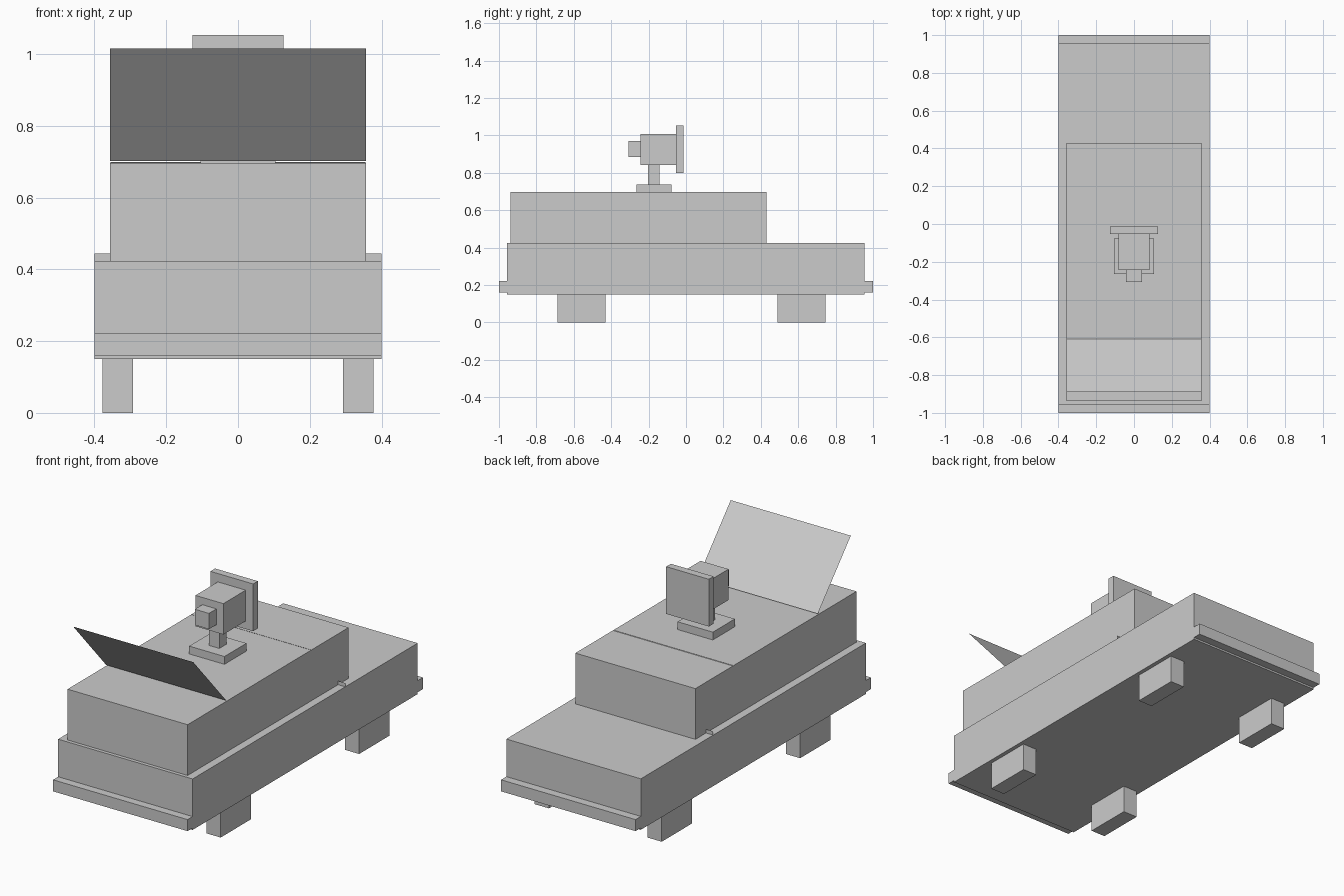
import bpy

if "Cube" in bpy.data.objects:
    bpy.data.objects.remove(bpy.data.objects["Cube"])

grey = bpy.data.materials.new("plain grey")
grey.diffuse_color = (0.6, 0.6, 0.6, 1)
grey.use_nodes = True
grey.node_tree.nodes["Principled BSDF"].inputs["Base Color"].default_value = grey.diffuse_color


def add_mesh(name, verts, faces):
    mesh = bpy.data.meshes.new(name)
    mesh.from_pydata(verts, [], faces)
    mesh.materials.append(grey)
    obj = bpy.data.objects.new(name, mesh)
    bpy.context.collection.objects.link(obj)
    return obj


def box(name, x, y, z):
    """Box from (min, max) ranges on each axis."""
    verts = [(a, b, c) for c in z for b in y for a in x]
    faces = [(0, 2, 3, 1), (4, 5, 7, 6), (0, 1, 5, 4),
             (2, 6, 7, 3), (0, 4, 6, 2), (1, 3, 7, 5)]
    return add_mesh(name, verts, faces)


def sheet(name, half_x, low, high):
    """Flat sheet across x between two (y, z) edges."""
    verts = [(-half_x, *low), (half_x, *low), (half_x, *high), (-half_x, *high)]
    return add_mesh(name, verts, [(0, 1, 2, 3)])


# Body: lower hull and the shorter cabin on top
box("hull", (-0.4, 0.4), (-0.957, 0.955), (0.15, 0.424))
box("cabin", (-0.357, 0.357), (-0.938, 0.43), (0.424, 0.697))

# Bumpers at both ends
box("front_bumper", (-0.4, 0.4), (-1.0, -0.957), (0.16, 0.222))
box("rear_bumper", (-0.4, 0.4), (0.955, 1.0), (0.16, 0.222))

# Four block wheels
for side, sx in (("left", -1), ("right", 1)):
    x = sorted((sx * 0.293, sx * 0.378))
    box("front_wheel_" + side, x, (-0.687, -0.43), (0, 0.15))
    box("rear_wheel_" + side, x, (0.489, 0.746), (0, 0.15))

# Thin sheets: forward-leaning windscreen, rear window edge, cross panel
sheet("windscreen", 0.357, (-0.61, 0.702), (-0.89, 1.015))
sheet("rear_window", 0.355, (0.34, 0.45), (0.11, 0.699))
sheet("cross_panel", 0.4, (0.34, 0.40), (0.34, 0.444))

# Roof-mounted gun: base, post, body, muzzle and back shield
box("gun_base", (-0.105, 0.105), (-0.265, -0.078), (0.697, 0.739))
box("gun_post", (-0.031, 0.031), (-0.203, -0.142), (0.739, 0.843))
box("gun_body", (-0.083, 0.083), (-0.243, -0.053), (0.843, 1.009))
box("gun_muzzle", (-0.042, 0.042), (-0.307, -0.243), (0.885, 0.97))
box("gun_shield", (-0.127, 0.127), (-0.053, -0.013), (0.80, 1.054))
